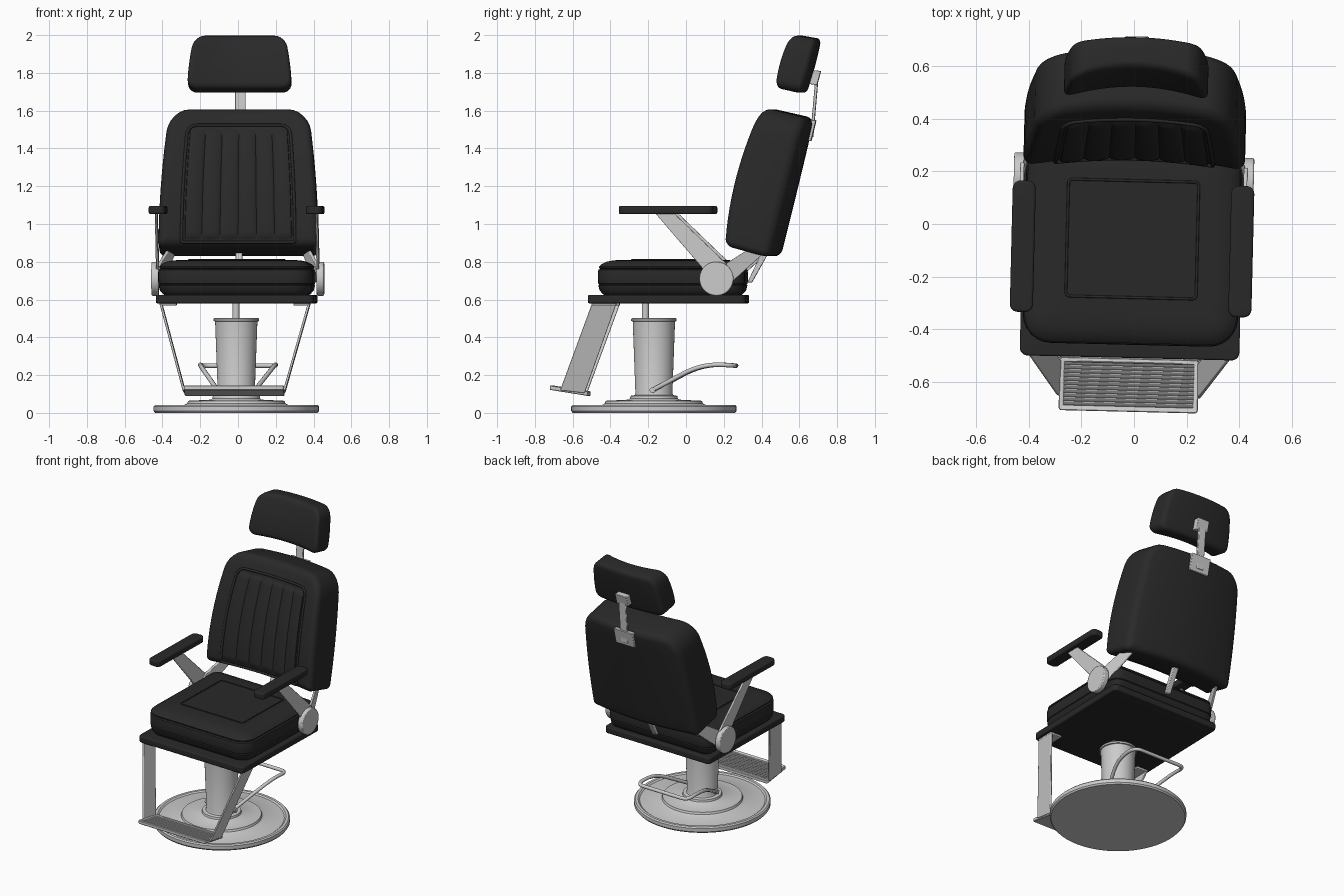
import bpy, bmesh
from math import sin, cos, pi, radians
from mathutils import Matrix, Vector

if "Cube" in bpy.data.objects:
    bpy.data.objects.remove(bpy.data.objects["Cube"])

dark = bpy.data.materials.new("black_leather")
dark.diffuse_color = (0.022, 0.022, 0.022, 1)
dark.use_nodes = True
dark.node_tree.nodes["Principled BSDF"].inputs["Base Color"].default_value = dark.diffuse_color
parts = []


def finish(name, bm, mat=None, bevel=0, angle=35):
    bmesh.ops.recalc_face_normals(bm, faces=bm.faces)
    me = bpy.data.meshes.new(name)
    bm.to_mesh(me)
    bm.free()
    ob = bpy.data.objects.new(name, me)
    bpy.context.collection.objects.link(ob)
    if mat:
        me.materials.append(mat)
    if bevel:
        b = ob.modifiers.new("bevel", 'BEVEL')
        b.width, b.segments = bevel, 2
    bpy.ops.object.select_all(action='DESELECT')
    bpy.context.view_layer.objects.active = ob
    ob.select_set(True)
    bpy.ops.object.shade_smooth_by_angle(angle=radians(angle))
    parts.append(ob)
    return ob


def ring(a, h0, h1, rt, rb, e, n=6, m=10):
    """Rounded rectangle outline, inset by e; rt/rb are the corner radii at h1/h0."""
    arcs = []
    for sx, top, start in ((1, 1, 0), (-1, 1, pi / 2), (-1, 0, pi), (1, 0, 1.5 * pi)):
        r = max((rt if top else rb) - e, 0.004)
        cx, ch = sx * (a - e - r), (h1 - e - r if top else h0 + e + r)
        arcs.append([Vector((cx + r * cos(start + i * pi / 2 / n), ch + r * sin(start + i * pi / 2 / n)))
                     for i in range(n + 1)])
    pts = []
    for i, arc in enumerate(arcs):
        nxt = arcs[(i + 1) % 4][0]
        pts += arc + [arc[-1].lerp(nxt, k / m) for k in range(1, m)]
    return pts


def pad(name, a, h0, h1, rt, rb, prof, warp, mat=dark):
    """Cushion: rounded outline stacked along an (inset, depth) profile, then warped."""
    bm = bmesh.new()
    mid = Vector((0, (h0 + h1) / 2))
    loops = [(e, d, 1) for e, d in prof]
    loops = [(*prof[0], s) for s in (.15, .4, .6, .8)] + loops + [(*prof[-1], s) for s in (.8, .6, .4, .15)]
    rows = []
    for e, d, s in loops:
        pts = [mid + (p - mid) * s for p in ring(a, h0, h1, rt, rb, e)]
        rows.append([bm.verts.new(warp(p.x, p.y, d)) for p in pts])
    n = len(rows[0])
    for A, B in zip(rows, rows[1:]):
        for i in range(n):
            bm.faces.new((A[i], A[(i + 1) % n], B[(i + 1) % n], B[i]))
    for row, d in ((rows[0], prof[0][1]), (rows[-1], prof[-1][1])):
        c = bm.verts.new(warp(mid.x, mid.y, d))
        for i in range(n):
            bm.faces.new((row[i], row[(i + 1) % n], c))
    return finish(name, bm, mat)


def soft(d0, d1, r, k=5):
    """Profile with rounded front and back edges."""
    s = 1 if d1 > d0 else -1
    arc = [(r * (1 - sin(i * pi / 2 / k)), r * (1 - cos(i * pi / 2 / k))) for i in range(k + 1)]
    return [(e, d0 + s * q) for e, q in arc] + [(e, d1 - s * q) for e, q in reversed(arc)]


def curved(L, T, a, taper, fy, fz, by, bz, cf, cb):
    """Warp between a front and a back curve, hollow across the front."""
    def quad(p, v):
        return p[0] * (1 - v) * (1 - 2 * v) + 4 * p[1] * v * (1 - v) + p[2] * v * (2 * v - 1)

    def warp(x, h, d):
        v, t, q = h / L, d / T, (x / a) ** 2
        y0 = quad(fy, v) + cf * (1 - q)
        y1 = quad(by, v) - cb * q
        z0, z1 = fz[0] + (fz[1] - fz[0]) * v, bz[0] + (bz[1] - bz[0]) * v
        return Vector((x * (1 - taper * v * v), y0 + (y1 - y0) * t, z0 + (z1 - z0) * t))
    return warp


def plate(name, pts, x0, x1, shift=lambda y, z: 0, side=1, bevel=0.004):
    """Flat plate from a (y, z) polygon between two x values."""
    bm = bmesh.new()
    A, B = [[bm.verts.new((side * (x + shift(y, z)), y, z)) for y, z in pts] for x in (x0, x1)]
    bm.faces.new(A)
    bm.faces.new(B)
    for i in range(len(pts)):
        j = (i + 1) % len(pts)
        bm.faces.new((A[i], A[j], B[j], B[i]))
    return finish(name, bm, None, bevel)


def tube(name, pts, r, cyclic=False, kind='POLY', mat=None):
    cu = bpy.data.curves.new(name, 'CURVE')
    cu.dimensions = '3D'
    cu.bevel_depth, cu.bevel_resolution = r, 3
    cu.use_fill_caps = True
    sp = cu.splines.new(kind)
    sp.points.add(len(pts) - 1)
    for p, c in zip(sp.points, pts):
        p.co = (*c, 1)
    sp.use_cyclic_u = cyclic
    if kind == 'NURBS':
        sp.order_u, sp.use_endpoint_u, sp.resolution_u = 3, True, 8
    if mat:
        cu.materials.append(mat)
    ob = bpy.data.objects.new(name, cu)
    bpy.context.collection.objects.link(ob)
    parts.append(ob)


def rod(name, p, q, r, seg=32, bevel=0):
    p, q = Vector(p), Vector(q)
    bm = bmesh.new()
    M = Matrix.Translation((p + q) / 2) @ (q - p).to_track_quat('Z', 'Y').to_matrix().to_4x4()
    bmesh.ops.create_cone(bm, cap_ends=True, segments=seg, radius1=r, radius2=r, depth=(q - p).length, matrix=M)
    finish(name, bm, None, bevel)


# round base and tapered column, turned in one profile
bm = bmesh.new()
prof = [(0, 0), (.43, 0), (.438, .01), (.438, .034), (.43, .042), (.412, .042), (.402, .034), (.275, .042),
        (.26, .05), (.255, .064), (.135, .07), (.127, .076), (.124, .09), (.102, .094), (.098, .105),
        (.112, .484), (.12, .486), (.121, .497), (.115, .503), (0, .503)]
vs = [bm.verts.new((r, -.17, z)) for r, z in prof]
es = [bm.edges.new(p) for p in zip(vs, vs[1:])]
bmesh.ops.spin(bm, geom=vs + es, cent=(0, -.17, 0), axis=(0, 0, 1), angle=2 * pi, steps=64)
for v in bm.verts:
    v.co.x, v.co.y = v.co.x, v.co.y
bmesh.ops.translate(bm, verts=bm.verts, vec=(0, 0, 0))
bmesh.ops.remove_doubles(bm, verts=bm.verts, dist=1e-5)
finish("base_and_column", bm)
rod("lift_piston", (0, -.215, .49), (0, -.215, .60), .019)

# pump lever loop
half = [(.10, -.175, .12), (.135, -.08, .17), (.185, .04, .235), (.20, .15, .258), (.20, .262, .25), (.10, .262, .25)]
tube("pump_lever", half + [(-x, y, z) for x, y, z in reversed(half)], .012, kind='NURBS')
rod("lever_pivot", (-.12, -.175, .12), (.12, -.175, .12), .015)

# seat board and cushion
flat = lambda x, y, d: Vector((x, y, d))
pad("seat_board", .418, -.51, .325, .03, .03, soft(.625, .58, .008), flat)
pad("seat_cushion", .41, -.46, .32, .07, .11,
    [(.12, .81), (.08, .807), (.045, .80), (.02, .787), (.006, .774), (.008, .766), (.012, .763), (.003, .757),
     (0, .74), (0, .70), (.003, .684), (.008, .68), (.003, .675), (.01, .648), (.028, .628), (.05, .615)], flat)
tube("seat_seam", [(p.x, p.y, .81) for p in ring(.248, -.28, .165, .015, .015, 0)], .005, True, mat=dark)

# backrest with channelled panel and piping
back = curved(.75, .27, .42, .13, (.21, .268, .40), (.885, 1.615), (.50, .592, .68), (.82, 1.56), .04, .05)
pad("backrest", .422, 0, .75, .12, .035, soft(0, .27, .045), back)
bm = bmesh.new()
NX, NH, x1, h0, h1 = 72, 24, .288, .022, .645
grid = []
for j in range(NH + 1):
    row = []
    for i in range(NX + 1):
        x, h = x1 * (2 * i / NX - 1), h0 + (h1 - h0) * j / NH
        puff = abs(sin(pi * 6 * i / NX)) ** .6
        d = .015 if i in (0, NX) or j in (0, NH) else -.001 - .011 * puff
        row.append(bm.verts.new(back(x, h, d)))
    grid.append(row)
for A, B in zip(grid, grid[1:]):
    for i in range(NX):
        bm.faces.new((A[i], A[i + 1], B[i + 1], B[i]))
finish("backrest_panel", bm, dark, angle=50)
tube("backrest_piping", [back(p.x, p.y, -.002) for p in ring(.30, .018, .655, .05, .01, 0)], .008, True, mat=dark)

# headrest and its bracket
head = curved(.29, .18, .27, .13, (.475, .50, .555), (1.72, 2.0), (.638, .683, .716), (1.69, 1.98), .045, .025)
pad("headrest", .275, 0, .29, .06, .05, soft(0, .18, .03), head)
plate("headrest_lower_plate", [(.62, 1.44), (.664, 1.44), (.69, 1.55), (.64, 1.55)], -.075, .075)
plate("headrest_post", [(.658, 1.46), (.674, 1.46), (.702, 1.78), (.686, 1.78)], -.028, .028)
plate("headrest_upper_plate", [(.63, 1.745), (.695, 1.735), (.715, 1.81), (.66, 1.815)], -.045, .045)
plate("back_strap", [(.325, .69), (.35, .69), (.45, .87), (.41, .87)], -.018, .018)

# arms, hinges and footrest straps on both sides
for s, tag in ((1, "right"), (-1, "left")):
    pad(tag + "_armrest", .044, -.345, .155, .03, .03, soft(1.096, 1.052, .01),
        lambda x, y, d: Vector((x + s * .416, y, d)))
    rod(tag + "_hinge_disc", (s * .418, .172, .71), (s * .457, .172, .71), .09, 48, .006)
    plate(tag + "_arm_support", [(-.155, 1.06), (-.055, 1.06), (.225, .79), (.2, .70), (.13, .70), (.09, .775)],
          .418, .432, side=s)
    plate(tag + "_back_bracket", [(.17, .74), (.22, .79), (.33, .86), (.38, .92), (.43, .88), (.405, .83), (.25, .69)],
          .418, .434, lambda y, z: -.38 * max(0, y - .2), s)
    plate(tag + "_foot_strap", [(-.49, .575), (-.36, .575), (-.53, .105), (-.66, .12)],
          .385, .398, lambda y, z: -.275 * (.575 - z), s)
    plate(tag + "_foot_tab", [(-.49, .568), (-.36, .568), (-.36, .582), (-.49, .582)], .31, .398, side=s)

# ribbed foot plate
tilt = lambda x, y, d: Vector((x, y, .118 + d - (y + .615) * .16))
pad("foot_plate", .265, -.715, -.512, .012, .012, 
    [(.02, .003), (.017, .01), (.014, .012), (.003, .012), (0, .009), (0, -.009), (.003, -.012)], tilt, None)
for k in range(11):
    y = -.69 + k * .0153
    rod("foot_rib_%d" % (k + 1), tilt(-.247, y, .006), tilt(.247, y, .006), .0055, 10)

# slight turn of the whole chair
turn = Matrix.Translation((-.005, 0, 0)) @ Matrix.Rotation(radians(-1.4), 4, 'Z')
for ob in parts:
    ob.matrix_world = turn
